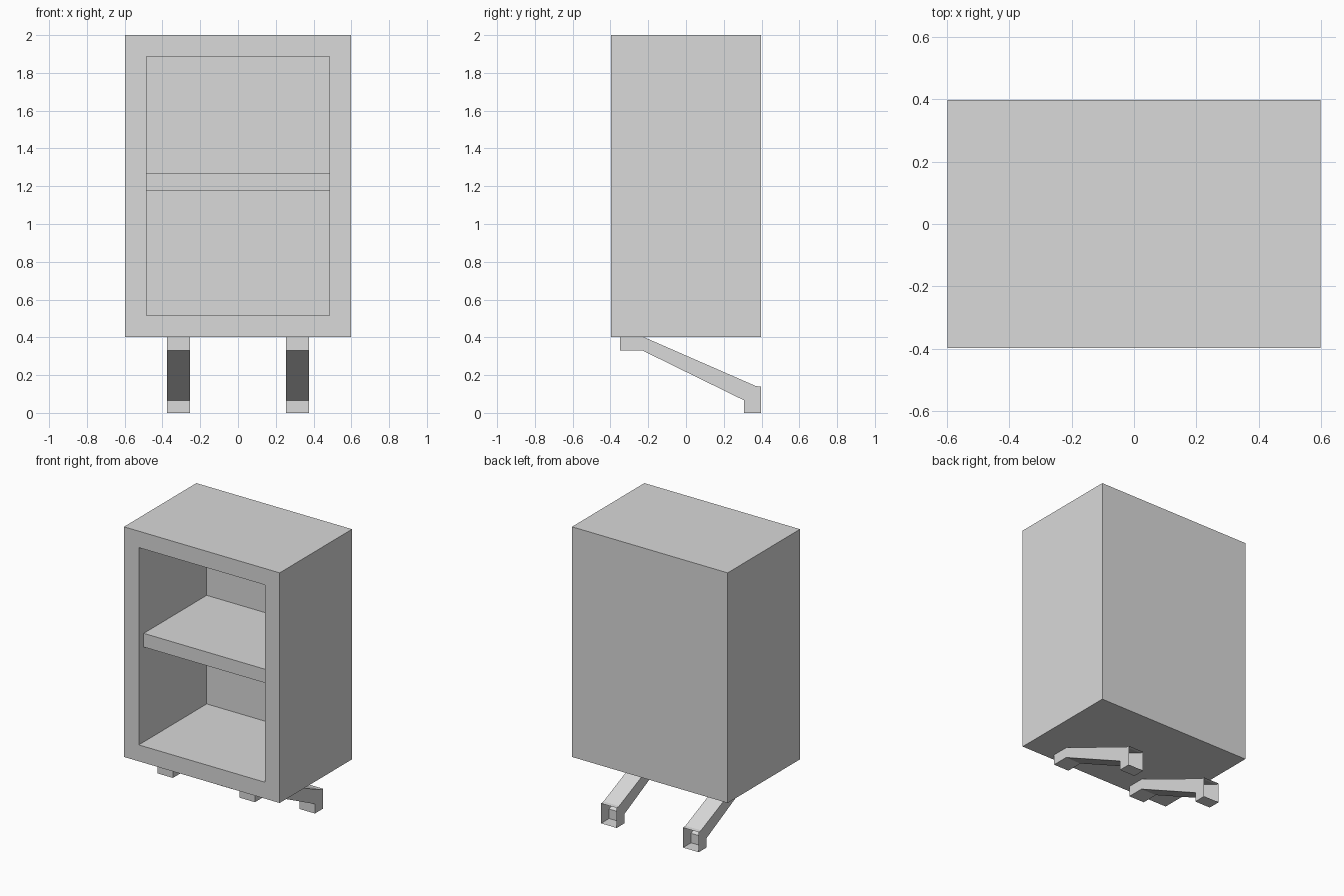
import bpy, bmesh
from mathutils import Vector

if "Cube" in bpy.data.objects:
    bpy.data.objects.remove(bpy.data.objects["Cube"])

grey = bpy.data.materials.new("light grey")
grey.diffuse_color = (0.695, 0.695, 0.695, 1)
grey.use_nodes = True
grey.node_tree.nodes["Principled BSDF"].inputs["Base Color"].default_value = grey.diffuse_color


def finish(bm, name):
    mesh = bpy.data.meshes.new(name)
    bm.to_mesh(mesh)
    bm.free()
    mesh.materials.append(grey)
    obj = bpy.data.objects.new(name, mesh)
    bpy.context.collection.objects.link(obj)
    return obj


def box(lo, hi):
    bm = bmesh.new()
    bmesh.ops.create_cube(bm, size=1)
    lo, hi = Vector(lo), Vector(hi)
    for v in bm.verts:
        v.co = (lo + hi) / 2 + v.co * (hi - lo)
    return bm


# Cabinet case: inset the front face and push it back to hollow the inside
bm = box((-0.598, -0.397, 0.402), (0.598, 0.397, 2.0))
bm.normal_update()
front = min(bm.faces, key=lambda f: f.normal.y)
bmesh.ops.inset_region(bm, faces=[front], thickness=0.114, use_even_offset=True)
back = bmesh.ops.extrude_discrete_faces(bm, faces=[front])["faces"][0]
bmesh.ops.translate(bm, verts=back.verts, vec=(0, 0.745, 0))
bmesh.ops.recalc_face_normals(bm, faces=bm.faces)
finish(bm, "cabinet_case")

# Middle shelf, set back from the opening
finish(box((-0.484, -0.343, 1.175), (0.484, 0.348, 1.27)), "shelf")

# Sloping legs: side profile (y, z) extruded along x, open at the rear of the foot
profile = [(-0.35, 0.33), (-0.23, 0.33), (0.308, 0.066), (0.308, 0.0),
           (0.396, 0.0), (0.396, 0.139), (0.37, 0.142), (-0.225, 0.402), (-0.35, 0.402)]
for name, x in (("left_leg", -0.315), ("right_leg", 0.315)):
    bm = bmesh.new()
    side = bm.faces.new([bm.verts.new((x - 0.06, y, z)) for y, z in profile])
    ext = bmesh.ops.extrude_face_region(bm, geom=[side], use_keep_orig=True)["geom"]
    bmesh.ops.translate(bm, verts=[g for g in ext if isinstance(g, bmesh.types.BMVert)],
                        vec=(0.12, 0, 0))
    bmesh.ops.recalc_face_normals(bm, faces=bm.faces)
    rear = [f for f in bm.faces if all(v.co.y > 0.39 for v in f.verts)]
    bmesh.ops.delete(bm, geom=rear, context='FACES_ONLY')
    finish(bm, name)
